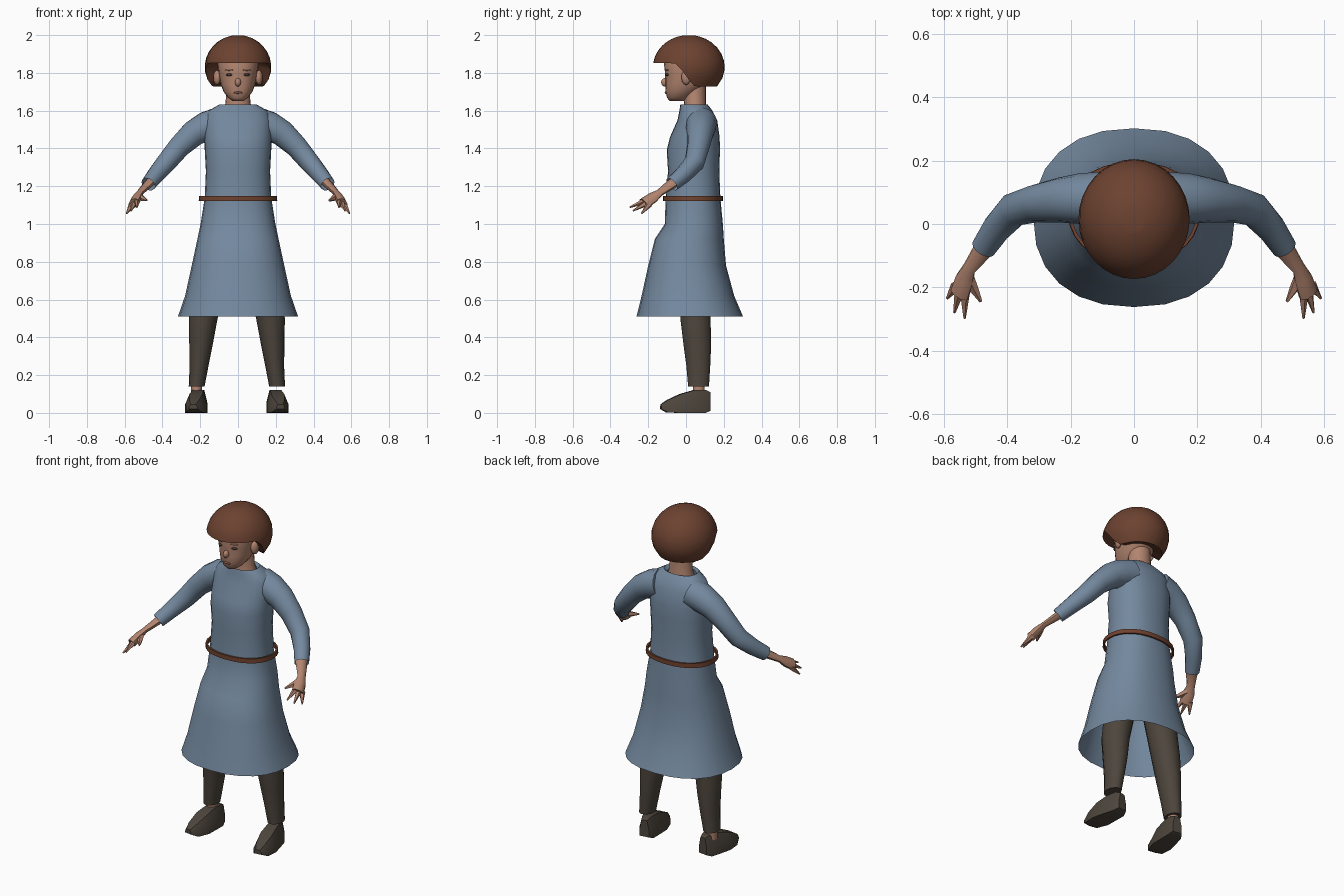
import bpy, bmesh, math
from mathutils import Vector, Matrix

old = bpy.data.objects.get("Cube")
if old:
    bpy.data.objects.remove(old, do_unlink=True)


def material(name, rgb):
    m = bpy.data.materials.new(name)
    m.use_nodes = True
    m.diffuse_color = (*rgb, 1)
    bsdf = m.node_tree.nodes["Principled BSDF"]
    bsdf.inputs["Base Color"].default_value = (*rgb, 1)
    bsdf.inputs["Roughness"].default_value = 0.8
    return m


SKIN = material("skin", (0.45, 0.235, 0.16))
BLUE = material("blue cloth", (0.175, 0.25, 0.345))
HAIR = material("brown hair", (0.15, 0.055, 0.03))
BELT = material("belt leather", (0.16, 0.055, 0.028))
DARK = material("dark wool", (0.075, 0.06, 0.046))
EYE = material("dark eye", (0.06, 0.04, 0.035))
LIP = material("lips", (0.3, 0.12, 0.09))


def finish(name, bm, mat, angle=50):
    bmesh.ops.recalc_face_normals(bm, faces=bm.faces)
    me = bpy.data.meshes.new(name)
    bm.to_mesh(me)
    bm.free()
    me.materials.append(mat)
    ob = bpy.data.objects.new(name, me)
    bpy.context.collection.objects.link(ob)
    bpy.ops.object.select_all(action="DESELECT")
    ob.select_set(True)
    bpy.context.view_layer.objects.active = ob
    bpy.ops.object.shade_smooth_by_angle(angle=math.radians(angle))
    return ob


def loft(name, rings, mat, start=True, end=True, loop=False, angle=50):
    """Skin a list of equal point rings."""
    bm = bmesh.new()
    rows = [[bm.verts.new(p) for p in ring] for ring in rings]
    n = len(rows[0])
    pairs = list(zip(rows, rows[1:]))
    if loop:
        pairs.append((rows[-1], rows[0]))
    for a, b in pairs:
        for i in range(n):
            j = (i + 1) % n
            bm.faces.new((a[i], a[j], b[j], b[i]))
    if start and not loop:
        bm.faces.new(rows[0])
    if end and not loop:
        bm.faces.new(rows[-1])
    return finish(name, bm, mat, angle)


def oval(z, rx, front, back, n=20, power=2.0, x=0.0):
    """Horizontal rounded section between two depths."""
    pts = []
    for i in range(n):
        a = math.tau * i / n
        c, s = math.cos(a), math.sin(a)
        px = math.copysign(abs(c) ** (2 / power), c) * rx
        py = math.copysign(abs(s) ** (2 / power), s) * (back - front) / 2
        pts.append(Vector((x + px, (front + back) / 2 + py, z)))
    return pts


def tube(name, path, mat, n=10, start=True, end=True, side=1, flat=1.0):
    """Tapered limb through (x, y, z, radius) stations."""
    pts = [Vector((p[0] * side, p[1], p[2])) for p in path]
    rings = []
    for k, p in enumerate(pts):
        d = (pts[min(k + 1, len(pts) - 1)] - pts[max(k - 1, 0)]).normalized()
        u = d.cross(Vector((0, 1, 0.3))).normalized()
        v = d.cross(u)
        r = path[k][3]
        rings.append([p + u * r * flat * math.cos(math.tau * i / n)
                      + v * r * math.sin(math.tau * i / n) for i in range(n)])
    return loft(name, rings, mat, start, end)


def ball(name, loc, size, mat, rot=0.0):
    bm = bmesh.new()
    bmesh.ops.create_icosphere(bm, subdivisions=2, radius=1)
    m = Matrix.Translation(loc) @ Matrix.Rotation(rot, 4, "Z") @ Matrix.Diagonal((*size, 1))
    bmesh.ops.transform(bm, matrix=m, verts=bm.verts)
    return finish(name, bm, mat)


# Tunic, from collar to flared hem: height, half width, front, back
tunic = [(1.615, .08, -.025, .105), (1.632, .1, -.03, .115), (1.6, .155, -.035, .14),
         (1.55, .18, -.045, .165), (1.46, .178, -.085, .178), (1.39, .176, -.102, .18),
         (1.28, .17, -.095, .176), (1.14, .176, -.108, .182), (1.0, .198, -.112, .195),
         (.92, .215, -.165, .2), (.78, .245, -.2, .212), (.62, .28, -.235, .255),
         (.51, .318, -.262, .302)]
rings = [oval(*row, n=24, power=2.3) for row in tunic]
loft("tunic", rings, BLUE, False, False, angle=70)

# Belt as a loose band
band = [(1.122, .208, -.122, .196), (1.148, .206, -.122, .196),
        (1.148, .196, -.112, .186), (1.122, .198, -.112, .186)]
loft("belt", [oval(*row, n=28, power=2.2) for row in band], BELT, loop=True)

# Neck and head
loft("neck", [oval(1.58, .085, -.02, .115), oval(1.64, .066, -.01, .105),
              oval(1.74, .06, -.02, .105)], SKIN)
head = [(1.652, .03, -.088, -.01), (1.668, .052, -.1, .02), (1.7, .076, -.108, .06),
        (1.74, .092, -.11, .11), (1.79, .102, -.11, .145), (1.86, .112, -.118, .155),
        (1.92, .095, -.09, .13), (1.955, .05, -.04, .08)]
loft("head", [oval(*row, power=2.2) for row in head], SKIN, angle=70)
ball("nose", (0, -.112, 1.75), (.016, .02, .023), SKIN)
ball("mouth", (0, -.107, 1.695), (.024, .006, .006), LIP)
for side, word in ((1, "left"), (-1, "right")):
    ball(word + "_eye", (side * .047, -.1, 1.79), (.018, .007, .007), EYE, side * .35)
    ball(word + "_brow", (side * .047, -.102, 1.815), (.024, .006, .004), SKIN, side * .35)
    ball(word + "_ear", (side * .112, .0, 1.775), (.018, .026, .04), SKIN, side * -.4)

# Bowl-cut hair: the lower edge is high over the face and low behind
COLS, ROWS, MID = 32, 9, 1.83


def hair_point(a, t, inset=1.0):
    s = math.sin(a)
    ramp = min(max((s + .45) / .7, 0), 1)
    edge = 1.852 - .124 * ramp * ramp * (3 - 2 * ramp)
    z = edge + (1.997 - edge) * math.sin(t * math.pi / 2)
    span = .17 if z > MID else .165
    r = math.sqrt(max(1 - ((z - MID) / span) ** 2, 0)) * inset
    return Vector((.176 * r * math.cos(a), .015 + .19 * r * s, z + (1 - inset) * .05))


angles = [math.tau * i / COLS for i in range(COLS)]
rings = [[hair_point(a, 0, .62) for a in angles]]
rings += [[hair_point(a, k / ROWS) for a in angles] for k in range(ROWS + 1)]
loft("hair", rings, HAIR, False, True, angle=60)

# Sleeves, forearms and hands
sleeve = [(.1, .08, 1.535, .085), (.17, .08, 1.515, .08), (.235, .075, 1.48, .071),
          (.31, .065, 1.41, .06), (.38, .045, 1.325, .054), (.435, -.015, 1.26, .046),
          (.475, -.075, 1.21, .04)]
forearm = [(.435, -.015, 1.255, .036), (.48, -.085, 1.205, .032), (.52, -.14, 1.165, .023),
           (.535, -.175, 1.14, .034), (.55, -.22, 1.11, .036)]
fingers = {"index": (.535, -.298, 1.088), "middle": (.567, -.28, 1.07),
           "little": (.59, -.235, 1.055)}
for side, word in ((1, "left"), (-1, "right")):
    tube(word + "_sleeve", sleeve, BLUE, 14, True, False, side)
    tube(word + "_forearm", forearm, SKIN, 8, True, True, side, .7)
    for k, (finger, tip) in enumerate(fingers.items()):
        base = (.535 + .013 * k, -.21 + .008 * k, 1.125 - .01 * k, .018)
        tube(word + "_" + finger + "_finger", [base, (*tip, .004)], SKIN, 5, side=side)
    tube(word + "_thumb", [(.525, -.165, 1.15, .02), (.505, -.205, 1.135, .015),
                           (.483, -.245, 1.125, .005)], SKIN, 5, side=side)

# Trousers and shoes
trousers = [(.82, .095, -.045, .135, .12), (.5, .076, -.032, .132, .178),
            (.36, .062, -.015, .135, .19), (.25, .05, .0, .13, .2), (.14, .042, .01, .123, .213)]
shoe = [(-.135, .022, .02, .045), (-.1, .044, .002, .068), (-.03, .058, 0, .1),
        (.04, .05, 0, .12), (.1, .042, 0, .122), (.128, .028, .012, .11)]
for side, word in ((1, "left"), (-1, "right")):
    shift = -.006 if side > 0 else .006
    legs = [oval(z, r, f, b, 14, x=side * (x + shift)) for z, r, f, b, x in trousers]
    loft(word + "_trouser_leg", legs, DARK)
    turn = Matrix.Translation((side * (.212 + shift), 0, 0)) @ Matrix.Rotation(side * .14, 4, "Z")
    rings = []
    for y, w, low, top in shoe:
        outline = [(-1, 0), (-1, .45), (-.6, 1), (.6, 1), (1, .45), (1, 0)]
        rings.append([turn @ Vector((w * u, y, low + (top - low) * v)) for u, v in outline])
    loft(word + "_shoe", rings, DARK, angle=40)
loft("right_ankle", [oval(z, .03, .035, .1, 10, x=-.22) for z in (.09, .17)], SKIN)
